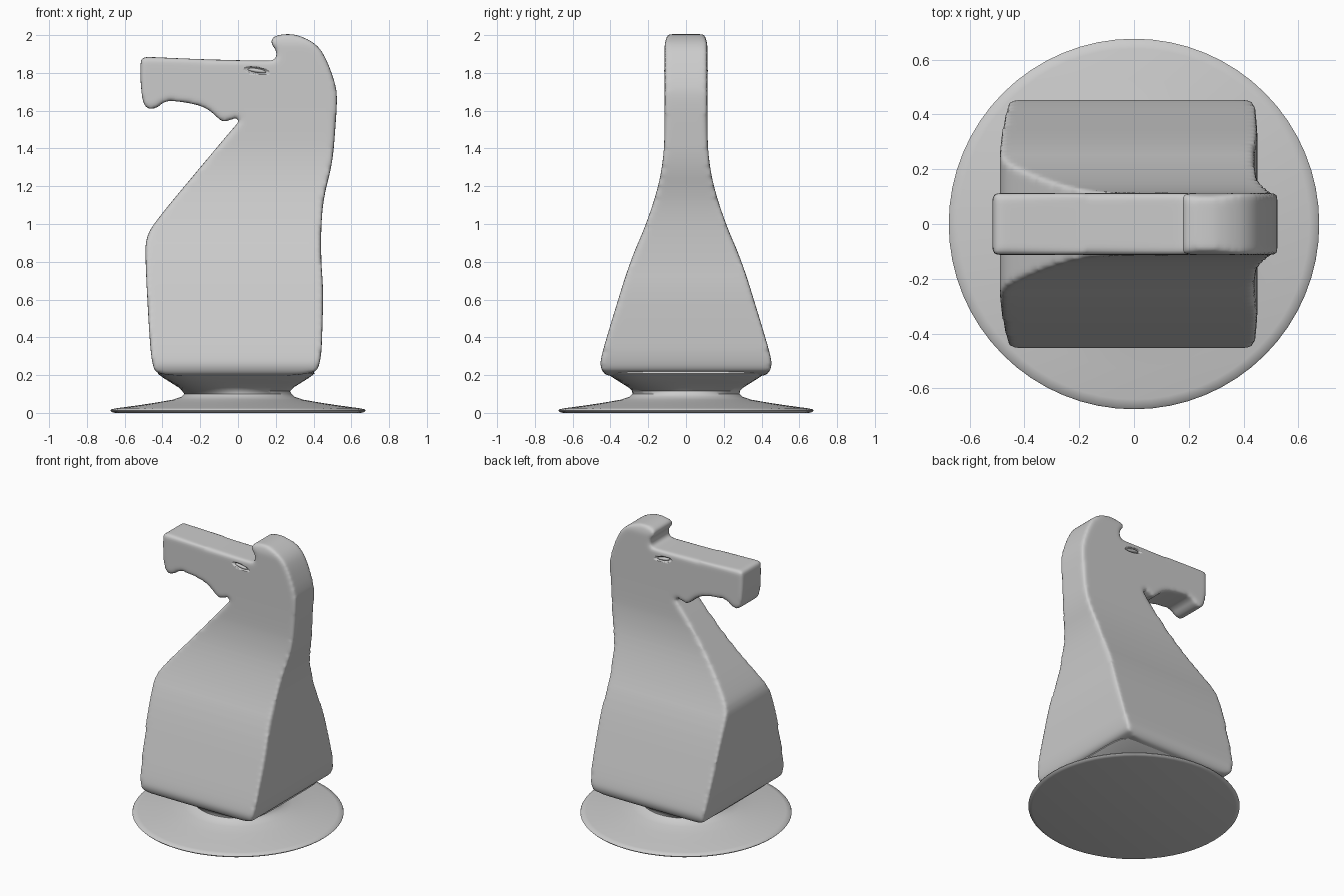
import bpy, bmesh, math
from mathutils import Matrix

if "Cube" in bpy.data.objects:
    bpy.data.objects.remove(bpy.data.objects["Cube"])


def rounded(points, passes=3):
    """Corner-cutting of a closed outline."""
    for _ in range(passes):
        out = []
        for (a, b), (c, d) in zip(points, points[1:] + points[:1]):
            out += [(a * .75 + c * .25, b * .75 + d * .25),
                    (a * .25 + c * .75, b * .25 + d * .75)]
        points = out
    return points


def finish(bm, name):
    bmesh.ops.recalc_face_normals(bm, faces=bm.faces)
    for f in bm.faces:
        f.smooth = True
    me = bpy.data.meshes.new(name)
    bm.to_mesh(me)
    bm.free()
    ob = bpy.data.objects.new(name, me)
    bpy.context.collection.objects.link(ob)
    return ob


def prism(name, outline, depth, place):
    """Closed outline swept from -depth to depth; place maps (u, v, d) to xyz."""
    bm = bmesh.new()
    a = [bm.verts.new(place(u, v, -depth)) for u, v in outline]
    b = [bm.verts.new(place(u, v, depth)) for u, v in outline]
    n = len(a)
    bm.faces.new(a)
    bm.faces.new(b)
    for i in range(n):
        j = (i + 1) % n
        bm.faces.new((a[i], a[j], b[j], b[i]))
    return finish(bm, name)


# horse silhouette (x, z)
horse = [(-.42, .19), (-.457, .25), (-.475, .5), (-.49, .8), (-.49, .93),
         (-.425, 1.03), (-.2, 1.30), (-.02, 1.515), (.04, 1.58), (-.07, 1.54),
         (-.09, 1.545), (-.14, 1.595), (-.2, 1.63), (-.35, 1.655), (-.40, 1.645),
         (-.43, 1.61), (-.50, 1.61), (-.517, 1.75), (-.517, 1.86), (-.507, 1.885),
         (-.46, 1.884), (-.2, 1.872), (.17, 1.863), (.205, 1.87), (.205, 1.92),
         (.17, 1.96), (.185, 1.995), (.26, 2.008), (.33, 1.998), (.42, 1.95),
         (.47, 1.87), (.52, 1.73), (.525, 1.65), (.515, 1.5), (.50, 1.32),
         (.455, 1.15), (.44, 1.0), (.44, .8), (.452, .65), (.447, .45),
         (.44, .27), (.40, .19)]
body = prism("horse_body", rounded(horse), .6, lambda u, v, d: (u, d, v))

# thickness silhouette (y, z)
half = [(.41, .18), (.455, .235), (.452, .29), (.39, .5), (.297, .8), (.21, 1.0),
        (.145, 1.2), (.118, 1.36), (.113, 1.5), (.113, 1.8), (.113, 2.05)]
side = half + [(-y, z) for y, z in reversed(half)]
cutter = prism("thickness_cutter", rounded(side, 2), .8, lambda u, v, d: (d, u, v))
cutter.hide_render = True
cutter.hide_set(True)

m = body.modifiers.new("thickness", 'BOOLEAN')
m.operation, m.object, m.solver = 'INTERSECT', cutter, 'EXACT'
m = body.modifiers.new("remesh", 'REMESH')
m.mode, m.voxel_size, m.use_smooth_shade = 'VOXEL', .013, True
m = body.modifiers.new("soften", 'SMOOTH')
m.factor, m.iterations = .5, 7


def eyes(name, size, y):
    """Pair of tilted almond shapes on both cheeks."""
    bm = bmesh.new()
    for s in (-1, 1):
        mat = (Matrix.Translation((.10, s * y, 1.812)) @
               Matrix.Rotation(.16, 4, 'Y') @ Matrix.Diagonal((*size, 1)))
        bmesh.ops.create_uvsphere(bm, u_segments=20, v_segments=12, radius=1, matrix=mat)
    return finish(bm, name)


# eye sockets and eyeballs
sockets = eyes("eye_socket_cutter", (.07, .015, .018), .113)
sockets.hide_render = True
sockets.hide_set(True)
m = body.modifiers.new("sockets", 'BOOLEAN')
m.operation, m.object, m.solver = 'DIFFERENCE', sockets, 'EXACT'
eyes("eyeballs", (.05, .014, .011), .102)

# foot: square under the body, pinched to a round neck, flaring to a thin disc
rings = [(.25, .40, 8), (.208, .415, 7), (.185, .385, 5.5), (.16, .345, 4),
         (.135, .305, 2.8), (.115, .285, 2.2), (.10, .284, 2), (.085, .30, 2),
         (.07, .345, 2), (.055, .43, 2), (.04, .53, 2), (.025, .64, 2),
         (.019, .672, 2), (.012, .676, 2), (.004, .668, 2), (0, .65, 2)]
bm = bmesh.new()
N = 64
prev = None
for z, r, p in rings:
    ring = []
    for i in range(N):
        t = 2 * math.pi * i / N
        c, s = math.cos(t), math.sin(t)
        k = r / (abs(c) ** p + abs(s) ** p) ** (1 / p)
        ring.append(bm.verts.new((k * c - (.01 if z > .1 else 0), k * s, z)))
    if prev:
        for i in range(N):
            j = (i + 1) % N
            bm.faces.new((prev[i], prev[j], ring[j], ring[i]))
    else:
        bm.faces.new(ring)
    prev = ring
bm.faces.new(prev)
foot = finish(bm, "foot")
bpy.context.view_layer.objects.active = foot
foot.select_set(True)
bpy.ops.object.shade_smooth_by_angle(angle=math.radians(50))
